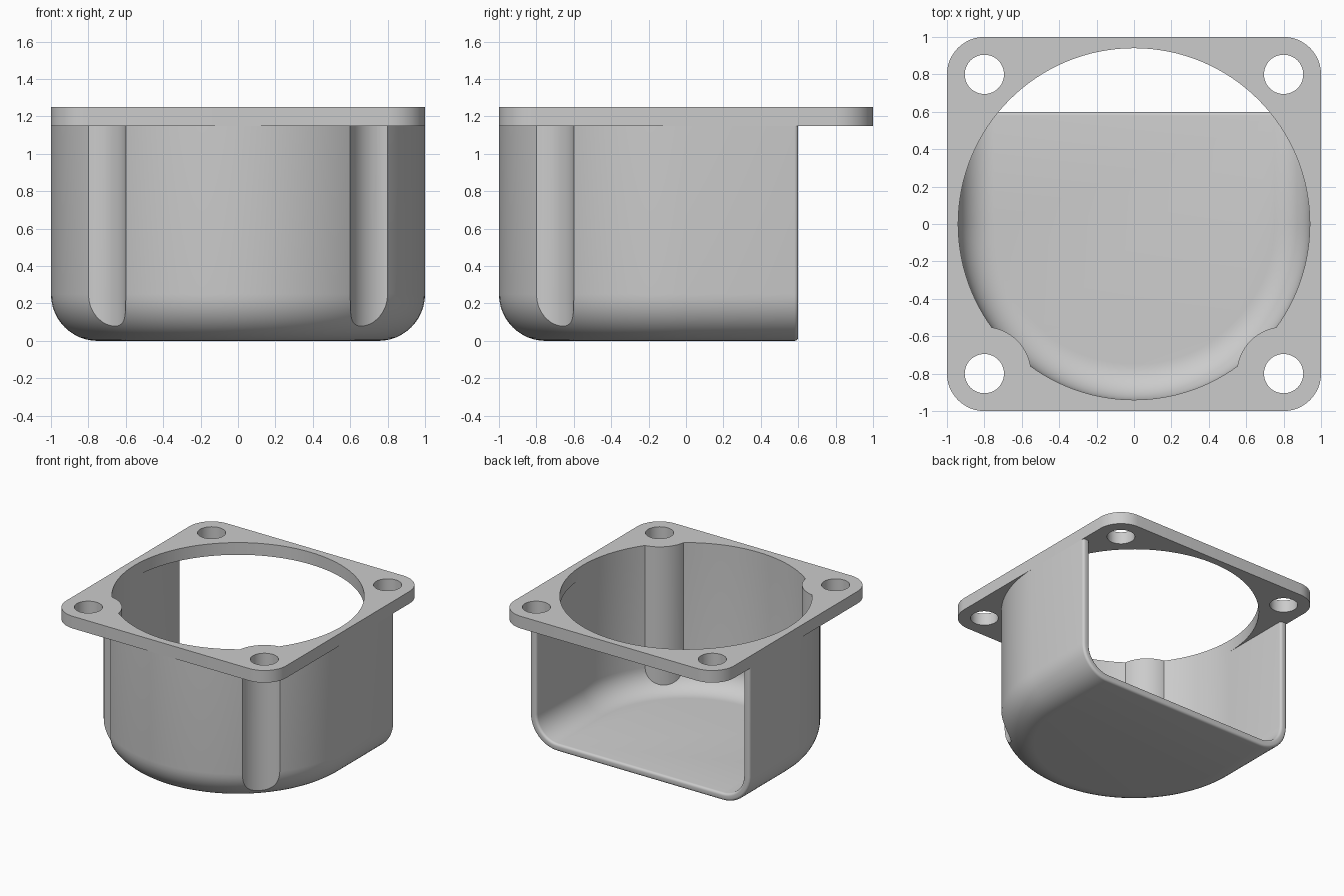
import bpy, bmesh, math

if "Cube" in bpy.data.objects:
    bpy.data.objects.remove(bpy.data.objects["Cube"])

BACK, WALL, FILLET, FLANGE_Z, TOP = 0.6, 0.06, 0.25, 1.15, 1.25
SEG, STEPS = 64, 12

grey = bpy.data.materials.new("light grey")
grey.use_nodes = True
grey.diffuse_color = (0.6, 0.6, 0.6, 1)
grey.node_tree.nodes["Principled BSDF"].inputs["Base Color"].default_value = (0.6, 0.6, 0.6, 1)


def to_object(name, bm):
    bmesh.ops.recalc_face_normals(bm, faces=bm.faces)
    mesh = bpy.data.meshes.new(name)
    bm.to_mesh(mesh)
    bm.free()
    mesh.materials.append(grey)
    obj = bpy.data.objects.new(name, mesh)
    bpy.context.collection.objects.link(obj)
    return obj


def cylinder(name, x, y, r, z0, z1, sides=64):
    bm = bmesh.new()
    bmesh.ops.create_cone(bm, cap_ends=True, segments=sides, radius1=r, radius2=r, depth=z1 - z0)
    bmesh.ops.translate(bm, verts=bm.verts, vec=(x, y, (z0 + z1) / 2))
    return to_object(name, bm)


def boolean(obj, tool, operation, keep=False):
    mod = obj.modifiers.new("cut", 'BOOLEAN')
    mod.operation, mod.object, mod.solver = operation, tool, 'EXACT'
    bpy.context.view_layer.objects.active = obj
    bpy.ops.object.modifier_apply(modifier=mod.name)
    if not keep:
        bpy.data.objects.remove(tool)


def u_surface(bm, inset):
    """Open U-shaped tub: half-round front, straight sides, filleted floor."""
    profile = [(1 - inset, FLANGE_Z)]
    for i in range(STEPS + 1):
        a = math.pi / 2 * i / STEPS
        profile.append((1 - FILLET + (FILLET - inset) * math.cos(a),
                        FILLET - (FILLET - inset) * math.sin(a)))
    rows = []
    for r, z in profile:
        pts = [(r, BACK)]
        pts += [(r * math.cos(math.pi * i / SEG), -r * math.sin(math.pi * i / SEG)) for i in range(SEG + 1)]
        pts.append((-r, BACK))
        rows.append([bm.verts.new((x, y, z)) for x, y in pts])
    for a, b in zip(rows, rows[1:]):
        for i in range(len(a) - 1):
            bm.faces.new((a[i], a[i + 1], b[i + 1], b[i]))
    bm.faces.new(rows[-1])
    # boundary at the open back, running from one side to the other
    back = [row[0] for row in rows] + [row[-1] for row in reversed(rows)]
    return rows[0], back


# Tub: outer and inner skins joined along the top and the open back
bm = bmesh.new()
top_a, back_a = u_surface(bm, 0)
top_b, back_b = u_surface(bm, WALL)
for a, b in ((top_a, top_b), (back_a, back_b)):
    for i in range(len(a) - 1):
        bm.faces.new((a[i], a[i + 1], b[i + 1], b[i]))
bmesh.ops.recalc_face_normals(bm, faces=bm.faces)
rim = [e for e in bm.edges
       if all(abs(v.co.y - BACK) < 1e-4 for v in e.verts)
       and any(v.co.z < FLANGE_Z - 1e-4 for v in e.verts)
       and e.calc_face_angle() > 1]
bmesh.ops.bevel(bm, geom=rim, offset=0.02, segments=4, profile=0.5, affect='EDGES')
tub = to_object("tub", bm)

# Solid used to trim the screw bosses to the tub shape
bm = bmesh.new()
top, back = u_surface(bm, WALL / 2)
bm.faces.new(top)
bm.faces.new(back)
trim = to_object("boss_trim", bm)

# Screw bosses inside the front corners, with open channels outside
for side in (-1, 1):
    boss = cylinder("boss", side * 0.8, -0.8, 0.25, -0.1, FLANGE_Z + 0.1)
    boolean(boss, trim, 'INTERSECT', keep=True)
    boolean(tub, boss, 'UNION')
    boolean(tub, cylinder("channel", side * 0.8, -0.8, 0.2, -0.2, FLANGE_Z + 0.2), 'DIFFERENCE')
bpy.data.objects.remove(trim)

# Flange: rounded square plate
bm = bmesh.new()
bmesh.ops.create_cube(bm, size=2)
for v in bm.verts:
    v.co.z = TOP if v.co.z > 0 else FLANGE_Z
corners = [e for e in bm.edges if abs(e.verts[0].co.z - e.verts[1].co.z) > 0.01]
bmesh.ops.bevel(bm, geom=corners, offset=0.2, segments=12, profile=0.5, affect='EDGES')
flange = to_object("flange", bm)

# Main opening, notched around the front bosses
opening = cylinder("opening", 0, 0, 1 - WALL, 1, 1.4, SEG * 2)
for side in (-1, 1):
    boolean(opening, cylinder("notch", side * 0.8, -0.8, 0.25, 0.9, 1.5), 'DIFFERENCE')
boolean(flange, opening, 'DIFFERENCE')

# Four screw holes
for x in (-0.8, 0.8):
    for y in (-0.8, 0.8):
        boolean(flange, cylinder("hole", x, y, 0.105, 1, 1.4, 48), 'DIFFERENCE')

for obj in bpy.context.view_layer.objects:
    obj.select_set(obj in (tub, flange))
bpy.context.view_layer.objects.active = tub
bpy.ops.object.shade_smooth_by_angle(angle=math.radians(30))
